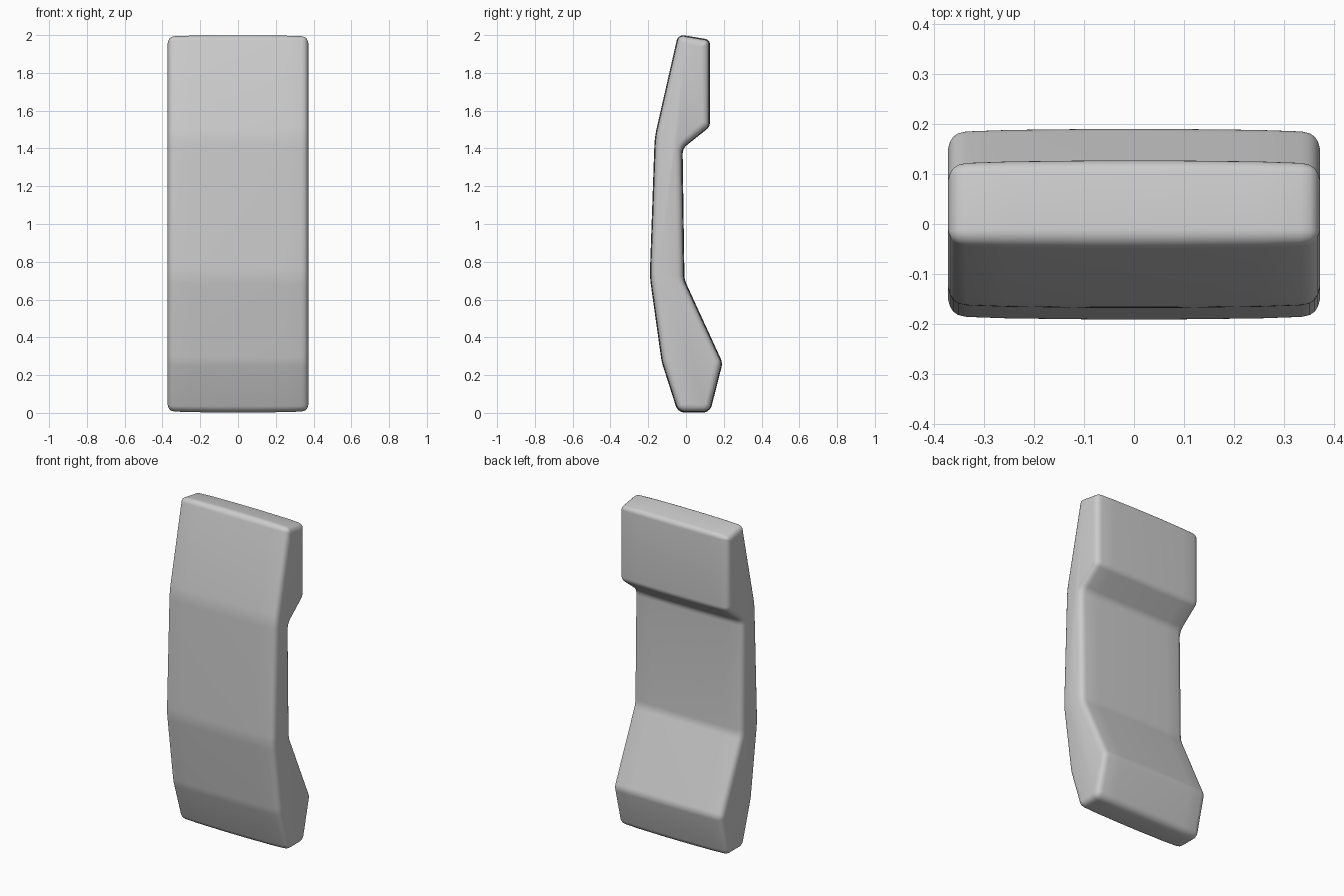
import bpy, bmesh, math
from mathutils import Vector

if "Cube" in bpy.data.objects:
    bpy.data.objects.remove(bpy.data.objects["Cube"])

# Side profile corners: y, z, fillet radius (counter-clockwise seen from +x)
PROFILE = [
    (-0.043, 0.002, 0.05), (0.127, 0.002, 0.05), (0.194, 0.265, 0.07),
    (-0.008, 0.705, 0.12), (-0.018, 1.40, 0.06), (0.127, 1.515, 0.05),
    (0.127, 1.976, 0.03), (-0.042, 2.004, 0.035), (-0.166, 1.46, 0.5),
    (-0.192, 0.72, 0.5), (-0.129, 0.27, 0.3),
]
# Cross-section stations on one side: x, inset of the profile
HALF = [(0.08, 0.0), (0.25, 0.002), (0.335, 0.005), (0.352, 0.009),
        (0.362, 0.016), (0.368, 0.026), (0.372, 0.04)]
STEPS = 6


def cross(a, b):
    return a.x * b.y - a.y * b.x


def section(inset):
    """Profile moved inward by inset, with rounded corners."""
    pts = [Vector(p[:2]) for p in PROFILE]
    n = len(pts)
    dirs = [(pts[(i + 1) % n] - pts[i]).normalized() for i in range(n)]
    out = []
    for i, p in enumerate(pts):
        d0, d1 = dirs[i - 1], dirs[i]
        n0, n1 = Vector((-d0.y, d0.x)), Vector((-d1.y, d1.x))
        corner = p + (n0 + n1) * inset / (1 + n0.dot(n1))
        turn = math.atan2(cross(d0, d1), d0.dot(d1))
        side = 1 if turn > 0 else -1
        r = max(PROFILE[i][2] - side * inset, 0.008)
        start = corner - d0 * r * math.tan(abs(turn) / 2)
        centre = start + n0 * r * side
        for k in range(STEPS + 1):
            a = turn * k / STEPS
            v = start - centre
            out.append(centre + Vector((v.x * math.cos(a) - v.y * math.sin(a),
                                        v.x * math.sin(a) + v.y * math.cos(a))))
    return out


# Handset-shaped body: rounded profile lofted across the width
stations = [(-x, i) for x, i in reversed(HALF)] + HALF
bm = bmesh.new()
rings = [[bm.verts.new((x, p.x, p.y)) for p in section(i)] for x, i in stations]
for a, b in zip(rings, rings[1:]):
    for j in range(len(a)):
        k = (j + 1) % len(a)
        bm.faces.new((a[j], a[k], b[k], b[j]))
bm.faces.new(rings[0])
bm.faces.new(rings[-1])
bmesh.ops.recalc_face_normals(bm, faces=bm.faces)

mesh = bpy.data.meshes.new("curved_body")
bm.to_mesh(mesh)
bm.free()
body = bpy.data.objects.new("curved_body", mesh)
bpy.context.collection.objects.link(body)
bpy.context.view_layer.objects.active = body
body.select_set(True)
bpy.ops.object.shade_smooth_by_angle(angle=math.radians(40))
